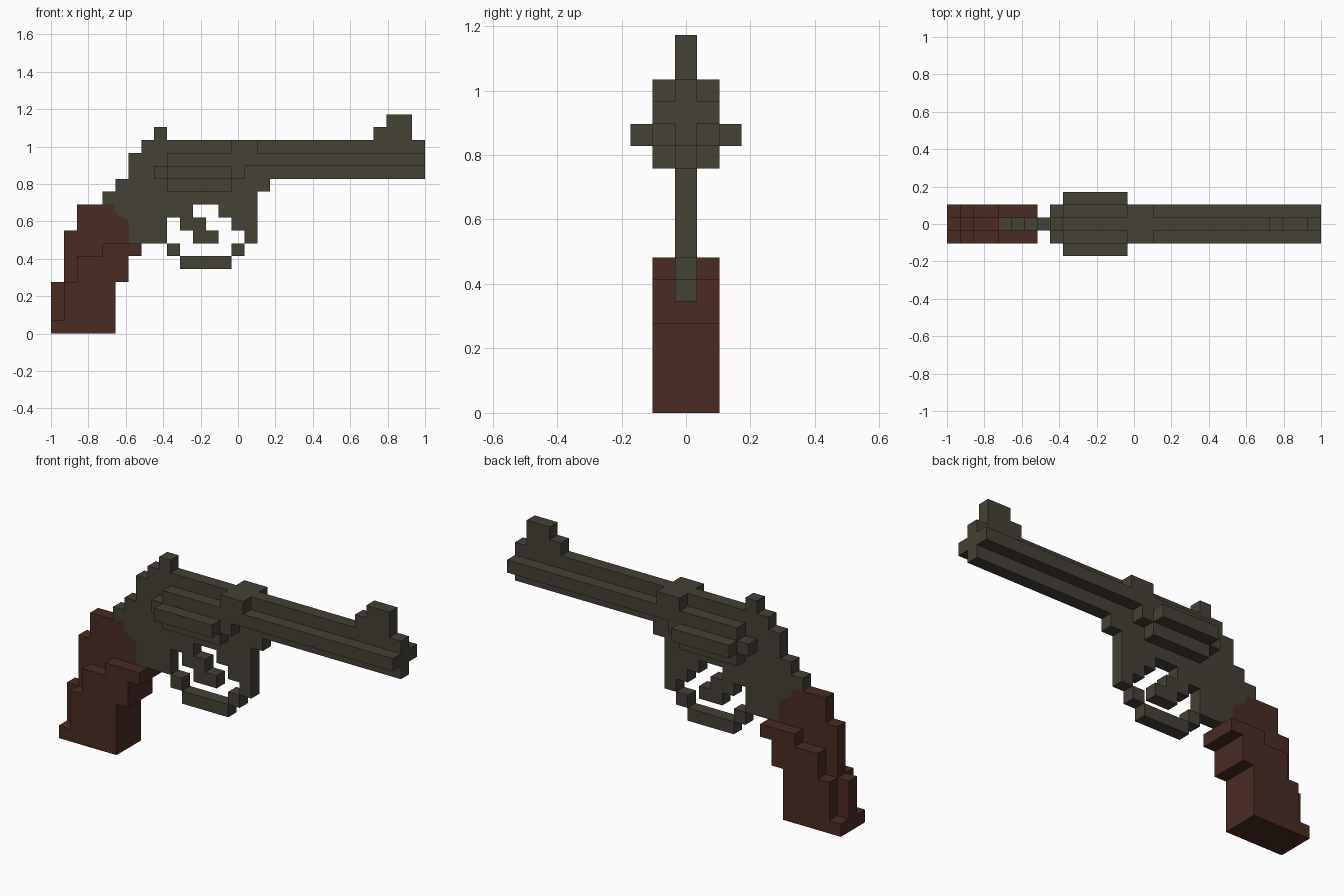
import bpy, bmesh

cube = bpy.data.objects.get("Cube")
if cube:
    bpy.data.objects.remove(cube)

U = 2 / 29  # one block


def material(name, rgb):
    m = bpy.data.materials.new(name)
    m.use_nodes = True
    m.diffuse_color = (*rgb, 1)
    m.node_tree.nodes["Principled BSDF"].inputs["Base Color"].default_value = (*rgb, 1)
    return m


METAL = material("dark gunmetal", (0.058, 0.053, 0.035))
WOOD = material("dark red wood", (0.068, 0.025, 0.0175))


def box(x0, z0, x1, z1):
    return [(x0, z0), (x1, z0), (x1, z1), (x0, z1)]


def part(name, mat, outlines, y0=-0.5, y1=0.5, mirror=False):
    """Extrude side outlines (in blocks) from y0 to y1, optionally on both sides."""
    bm = bmesh.new()
    spans = [(y0, y1), (-y1, -y0)] if mirror else [(y0, y1)]
    for a, b in spans:
        for outline in outlines:
            face = bm.faces.new([bm.verts.new((x * U - 1, a * U, z * U)) for x, z in outline])
            ext = bmesh.ops.extrude_face_region(bm, geom=[face])
            verts = [g for g in ext["geom"] if isinstance(g, bmesh.types.BMVert)]
            bmesh.ops.translate(bm, verts=verts, vec=(0, (b - a) * U, 0))
    bmesh.ops.recalc_face_normals(bm, faces=bm.faces)
    mesh = bpy.data.meshes.new(name)
    bm.to_mesh(mesh)
    bm.free()
    mesh.materials.append(mat)
    obj = bpy.data.objects.new(name, mesh)
    bpy.context.collection.objects.link(obj)
    return obj


# Rounded seam where the wood meets the metal frame, top to bottom
seam = [(4.8, 10), (5.05, 9.3), (5.5, 9.05), (5.95, 8.85), (6.05, 8.4), (6.05, 7)]

# Central frame with the stepped back and the front post of the guard
part("frame", METAL, [seam[::-1] + [
    (4, 10), (4, 11), (5, 11), (5, 12), (6, 12), (6, 14), (7, 14), (7, 15),
    (16, 15), (16, 12), (17, 12), (17, 11), (16, 11), (16, 7), (15, 7),
    (15, 8), (14, 8), (14, 9), (13, 9), (13, 10), (11, 10), (11, 9),
    (9, 9), (9, 7)]])
part("hammer", METAL, [box(8, 15, 9, 16)])
part("trigger", METAL, [[(10, 9), (10, 8), (11, 8), (11, 7), (13, 7),
                         (13, 8), (12, 8), (12, 9)]])
part("trigger_guard", METAL, [box(9, 6, 10, 7), box(10, 5, 14, 6), box(14, 6, 15, 7)])

# Barrel with side rails and front sight
part("barrel", METAL, [box(16, 12, 29, 15)])
part("barrel_rails", METAL, [box(16, 13, 29, 14)], 0.5, 1.5, True)
part("front_sight", METAL, [[(25, 15), (28, 15), (28, 17), (26, 17), (26, 16), (25, 16)]])
part("barrel_collar", METAL, [[(14, 12), (15, 12), (15, 13), (16, 13), (16, 15), (14, 15)]],
     0.5, 1.5, True)

# Cylinder: inner layer with rear pin, then the outer ridge
part("cylinder", METAL, [[(9, 11), (14, 11), (14, 14), (9, 14), (9, 13), (8, 13),
                          (8, 12), (9, 12)]], 0.5, 1.5, True)
part("cylinder_ridge", METAL, [box(9, 12, 14, 13)], 1.5, 2.5, True)

# Wooden grip: full-height core and a shorter panel on each side
grip_front = [(7, 7), (7, 6), (6, 6), (6, 4), (5, 4), (5, 0), (0, 0)]
part("grip_core", WOOD, [seam + grip_front + [
    (0, 4), (1, 4), (1, 8), (2, 8), (2, 10)]])
part("grip_panels", WOOD, [grip_front + [
    (0, 1), (1, 1), (1, 4), (2, 4), (2, 6), (4, 6), (4, 7)]], 0.5, 1.5, True)
